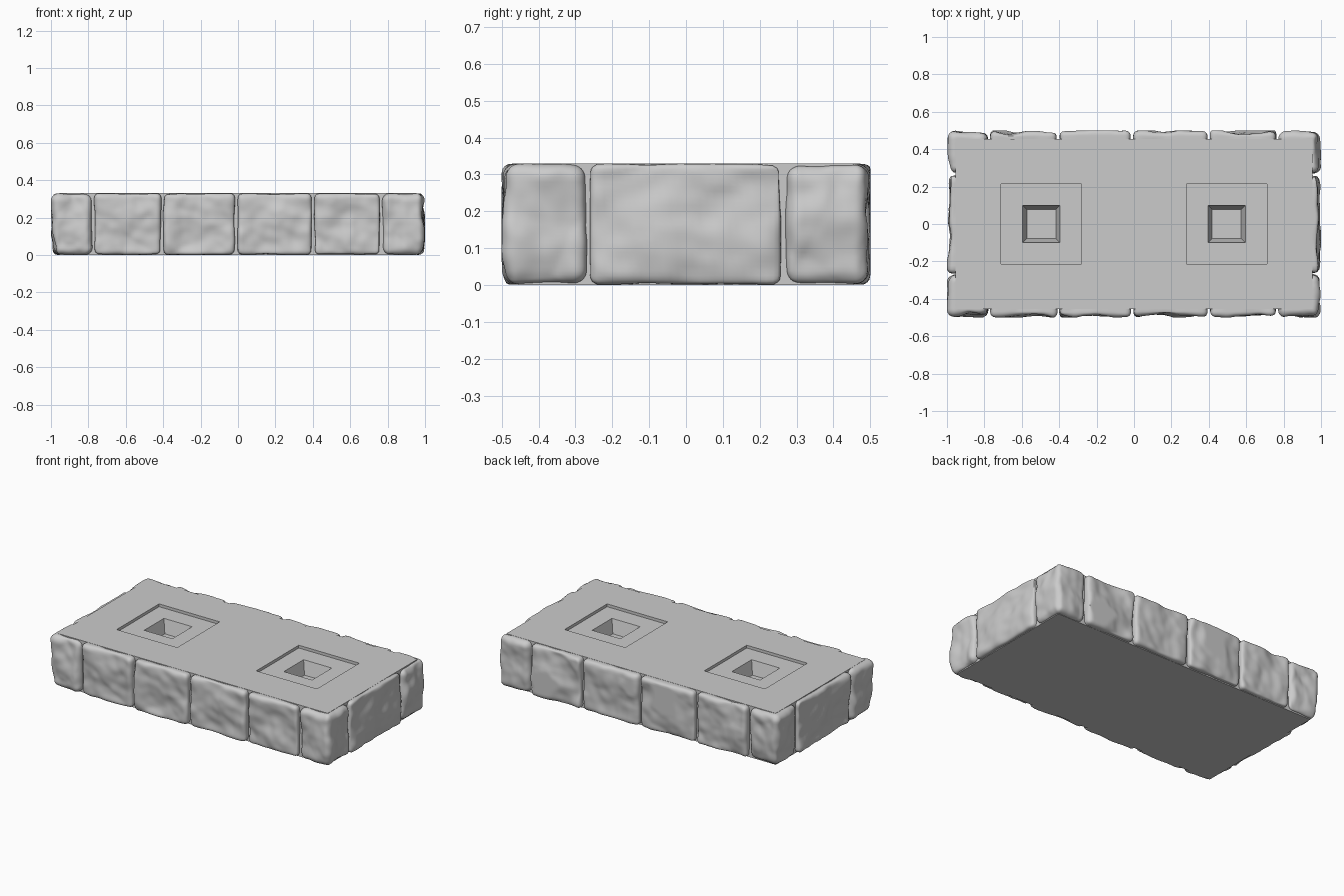
import bpy, bmesh, random
from mathutils import Vector, noise

random.seed(7)
if "Cube" in bpy.data.objects:
    bpy.data.objects.remove(bpy.data.objects["Cube"], do_unlink=True)

TOP = 0.33

stone = bpy.data.materials.new("stone_grey")
stone.use_nodes = True
stone.diffuse_color = (0.6, 0.6, 0.6, 1)
stone.node_tree.nodes["Principled BSDF"].inputs["Base Color"].default_value = (0.6, 0.6, 0.6, 1)


def add_object(name, bm, smooth):
    bmesh.ops.recalc_face_normals(bm, faces=bm.faces[:])
    mesh = bpy.data.meshes.new(name)
    bm.to_mesh(mesh)
    bm.free()
    mesh.materials.append(stone)
    obj = bpy.data.objects.new(name, mesh)
    bpy.context.collection.objects.link(obj)
    if smooth:
        bpy.ops.object.select_all(action="DESELECT")
        obj.select_set(True)
        bpy.context.view_layer.objects.active = obj
        bpy.ops.object.shade_smooth_by_angle(angle=0.7)
    return obj


def sink(bm, face, scale, depth):
    """Extrude a face, scale it about its centre and lower it."""
    new = bmesh.ops.extrude_discrete_faces(bm, faces=[face])["faces"][0]
    centre = new.calc_center_median()
    for v in new.verts:
        v.co = centre + (v.co - centre) * scale
        v.co.z -= depth
    return new


# Flat core slab with two stepped sockets in its top
bm = bmesh.new()
bmesh.ops.create_cube(bm, size=1)
for v in bm.verts:
    v.co = Vector((v.co.x * 1.91, v.co.y * 0.91, (v.co.z + 0.5) * TOP))
cuts = [((x, 0, 0), (1, 0, 0)) for x in (-0.71, -0.28, 0.28, 0.71)]
cuts += [((0, y, 0), (0, 1, 0)) for y in (-0.215, 0.215)]
for point, normal in cuts:
    bmesh.ops.bisect_plane(bm, geom=bm.verts[:] + bm.edges[:] + bm.faces[:],
                           plane_co=point, plane_no=normal)
for x in (-0.495, 0.495):
    spot = Vector((x, 0, TOP))
    face = min(bm.faces, key=lambda f: (f.calc_center_median() - spot).length)
    face = sink(bm, face, 1, 0.018)       # shallow square recess
    face = sink(bm, face, 0.2 / 0.43, 0)  # rim of the socket
    sink(bm, face, 0.78, 0.085)           # tapered socket
add_object("core_slab", bm, False)


def hewn_block(name, x0, x1, y0, y1, radius):
    """Rounded stone block with rough, chipped outer faces."""
    size = Vector((x1 - x0, y1 - y0, TOP))
    centre = Vector(((x0 + x1) / 2, (y0 + y1) / 2, TOP / 2))
    inner = size / 2 - Vector((radius, radius, radius))
    seed = Vector([random.uniform(-50, 50) for _ in range(3)])
    bm = bmesh.new()
    bmesh.ops.create_cube(bm, size=1)
    bmesh.ops.subdivide_edges(bm, edges=bm.edges[:], cuts=25, use_grid_fill=True)
    for v in bm.verts:
        p = Vector([a * b for a, b in zip(v.co, size)])
        q = Vector([max(-i, min(i, a)) for a, i in zip(p, inner)])
        n = (p - q).normalized()
        p = centre + q + n * radius
        s = p + seed
        chips = noise.voronoi(s * 6)[0][0] ** 2
        rough = (0.022 * noise.noise(s * 6) + 0.007 * noise.noise(s * 17)
                 - 0.016 * chips - 0.002)
        p.x += n.x * rough * (1 if abs(p.x) > 0.93 else 0.3)
        p.y += n.y * rough * (1 if abs(p.y) > 0.43 else 0.3)
        p.z += n.z * min(0, rough) * 0.4
        v.co = (max(-1, min(1, p.x)), max(-0.5, min(0.5, p.y)),
                max(0.001, min(TOP - 0.001, p.z)))
    add_object(name, bm, True)


# Ring of blocks: long rows at front and back, one long block at each end
joints = [-0.995, -0.775, -0.405, -0.01, 0.4, 0.765, 0.995]
GAP = 0.007
for side, sign in (("front", -1), ("back", 1)):
    for i, (a, b) in enumerate(zip(joints, joints[1:])):
        corner = i in (0, len(joints) - 2)
        outer = 0.497 if corner else random.uniform(0.494, 0.502)
        ys = sorted((sign * 0.27, sign * outer))
        kind = "corner_block" if corner else "block"
        hewn_block(f"{side}_{kind}_{i + 1}", a + GAP * (a > -0.99), b - GAP * (b < 0.99),
                   *ys, 0.04 if corner else 0.026)
for side, sign in (("right", -1), ("left", 1)):
    xs = sorted((sign * 0.78, sign * 0.993))
    hewn_block(f"{side}_end_block", *xs, -0.262, 0.258, 0.026)
